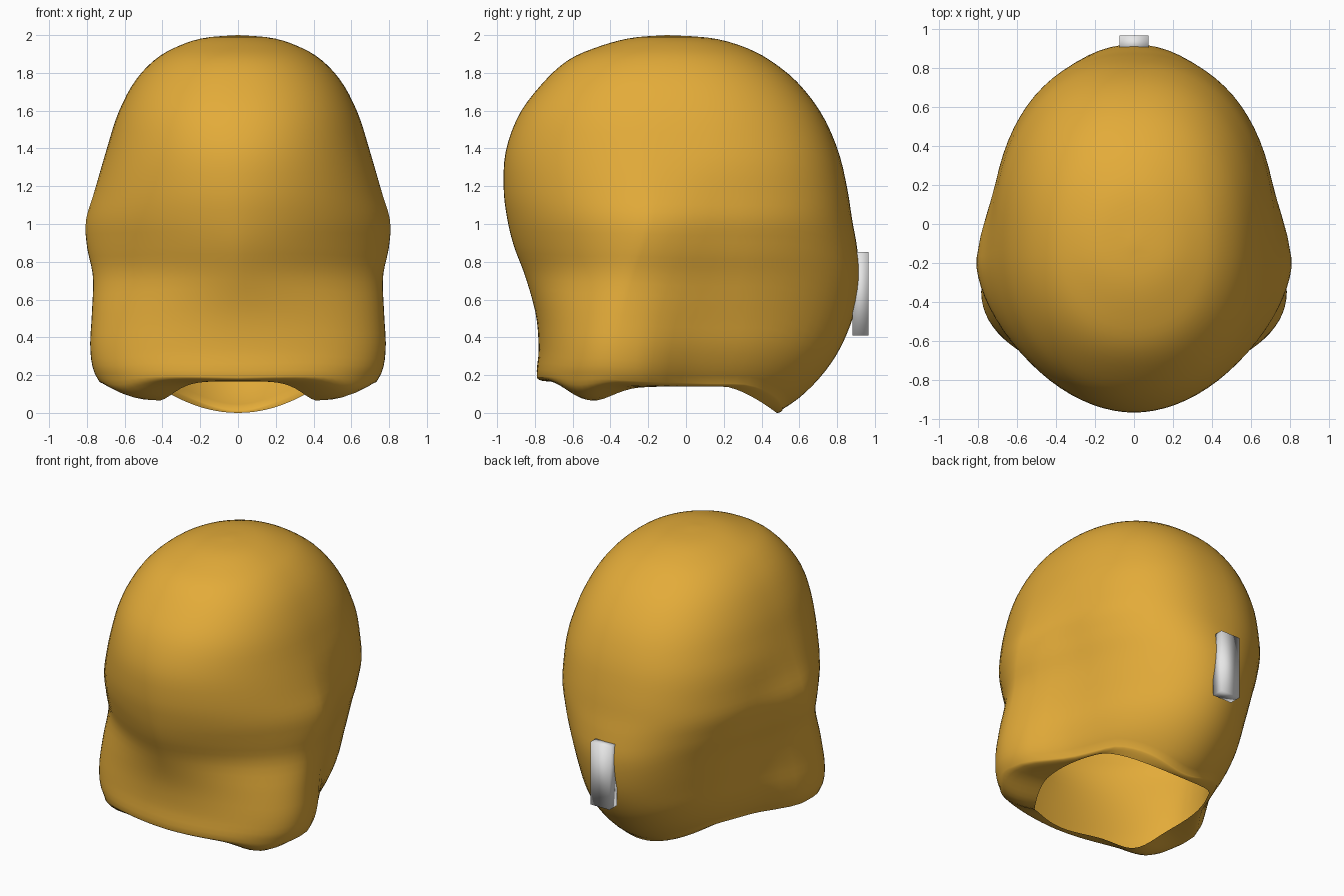
import bpy, bmesh, math

if "Cube" in bpy.data.objects:
    bpy.data.objects.remove(bpy.data.objects["Cube"])


def material(name, rgb):
    m = bpy.data.materials.new(name)
    m.diffuse_color = (*rgb, 1)
    m.use_nodes = True
    m.node_tree.nodes["Principled BSDF"].inputs["Base Color"].default_value = m.diffuse_color
    return m


gold = material("gold", (0.77, 0.41, 0.041))
silver = material("light_grey", (0.82, 0.82, 0.82))

# Horizontal sections: height, front y, back y, half width, widest y, front and back roundness
SECTIONS = [
    (2.000, -.10, -.10, .000, -.10, 2.1, 2.1),
    (1.985, -.29, .13, .180, -.10, 2.1, 2.1),
    (1.940, -.46, .30, .320, -.10, 2.1, 2.1),
    (1.870, -.62, .44, .440, -.10, 2.15, 2.2),
    (1.750, -.755, .59, .550, -.11, 2.15, 2.25),
    (1.580, -.883, .72, .637, -.12, 2.1, 2.3),
    (1.380, -.955, .808, .700, -.14, 1.98, 2.35),
    (1.180, -.965, .855, .760, -.16, 1.87, 2.35),
    (1.020, -.945, .88, .808, -.17, 1.76, 2.3),
    (0.880, -.910, .905, .800, -.22, 1.66, 2.2),
    (0.720, -.850, .92, .768, -.28, 1.65, 2.1),
    (0.520, -.795, .888, .774, -.33, 1.92, 2.0),
    (0.340, -.780, .815, .782, -.35, 2.1, 2.0),
    (0.200, -.790, .72, .755, -.35, 2.15, 2.0),
    (0.080, -.760, .60, .660, -.33, 2.2, 2.0),
    (0.000, -.720, .48, .600, -.30, 2.2, 2.0),
]
SEGS, ROWS, LIP = 80, 48, 6


def smooth(a, b, v):
    t = min(1, max(0, (v - a) / (b - a)))
    return t * t * (3 - 2 * t)


def section(u):
    """Smooth blend of the section list at index u."""
    last = len(SECTIONS) - 1
    i = min(int(u), last - 1)
    t = u - i
    p0, p1, p2, p3 = (SECTIONS[min(last, max(0, i + k))] for k in (-1, 0, 1, 2))
    return [0.5 * (2 * b + (c - a) * t + (2 * a - 5 * b + 4 * c - d) * t * t
                   + (3 * b - a - 3 * c + d) * t ** 3)
            for a, b, c, d in zip(p0, p1, p2, p3)]


def power(v, e):
    return math.copysign(abs(v) ** e, v)


def outer_point(u, a):
    z, yf, yb, hw, yc, nf, nb = section(u)
    c, s = math.cos(a), math.sin(a)
    n = nb if s > 0 else nf
    x = hw * power(c, 2 / n)
    y = yc + (yb - yc if s > 0 else yc - yf) * power(s, 2 / n)
    # Sides taper behind the temples and step in behind the flared jaw
    x *= 1 - 0.10 * (1 - smooth(0.9, 1.4, z)) * smooth(-.24, .25, y)
    x *= 1 - 0.11 * (1 - smooth(0.15, 0.85, z)) * smooth(-.3, .06, y)
    x *= 1 - 0.06 * (1 - smooth(0.05, 0.4, z)) * smooth(-.3, .06, y)
    return x, y, z


def opening_point(a):
    """Edge of the neck opening, its height without and with the jaw lumps."""
    c, s = math.cos(a), math.sin(a)
    x = (0.515 + (0.08 if s > 0 else 0.06) * s) * c
    y = -0.25 + (0.73 if s > 0 else 0.48) * s
    base = 0.14 + 0.027 * smooth(0.5, 1, -s)
    base *= 1 - max(0, (y - 0.2) / 0.28) ** 1.5
    side = math.atan2(s, abs(c))
    lump = 0.075 * math.exp(-((side + math.radians(30)) / 0.33) ** 2)
    return x, y, base, base - lump


def rim_index(z):
    lo, hi = 9.0, len(SECTIONS) - 1.0
    for _ in range(30):
        mid = (lo + hi) / 2
        if section(mid)[0] > z:
            lo = mid
        else:
            hi = mid
    return lo


# Head shell: lofted skull and jaw, rolled under to the neck opening
bm = bmesh.new()
columns = []
top = bm.verts.new((0, -.10, 2.0))
for k in range(SEGS):
    a = 2 * math.pi * k / SEGS
    ix, iy, base, iz = opening_point(a)
    jaw = abs(math.cos(a)) * (1 - smooth(-.2, .3, math.sin(a)))
    u_max = rim_index(base + 0.02 + 0.02 * jaw)
    col = []
    for r in range(1, ROWS + 1):
        col.append(bm.verts.new(outer_point(u_max * r / ROWS, a)))
    ox, oy, oz = outer_point(u_max, a)
    for r in range(1, LIP + 1):
        t = math.pi / 2 * r / LIP
        h, v = 1 - math.cos(t), math.sin(t)
        col.append(bm.verts.new((ox + (ix - ox) * h, oy + (iy - oy) * h, oz + (iz - oz) * v)))
    columns.append(col)
for k in range(SEGS):
    p, q = columns[k], columns[(k + 1) % SEGS]
    bm.faces.new((top, p[0], q[0]))
    for r in range(len(p) - 1):
        bm.faces.new((p[r], p[r + 1], q[r + 1], q[r]))
for f in bm.faces:
    f.smooth = True
mesh = bpy.data.meshes.new("head_shell")
bm.to_mesh(mesh)
bm.free()
mesh.materials.append(gold)
head = bpy.data.objects.new("head_shell", mesh)
bpy.context.collection.objects.link(head)

# Small upright plate on the back, softly shaded
bpy.ops.mesh.primitive_cube_add(size=1, location=(0, .924, .631))
plate = bpy.context.object
plate.name = "back_plate"
plate.scale = (.15, .084, .444)
bpy.ops.object.transform_apply(location=False, rotation=False, scale=True)
plate.data.materials.append(silver)
bpy.ops.object.shade_smooth()
